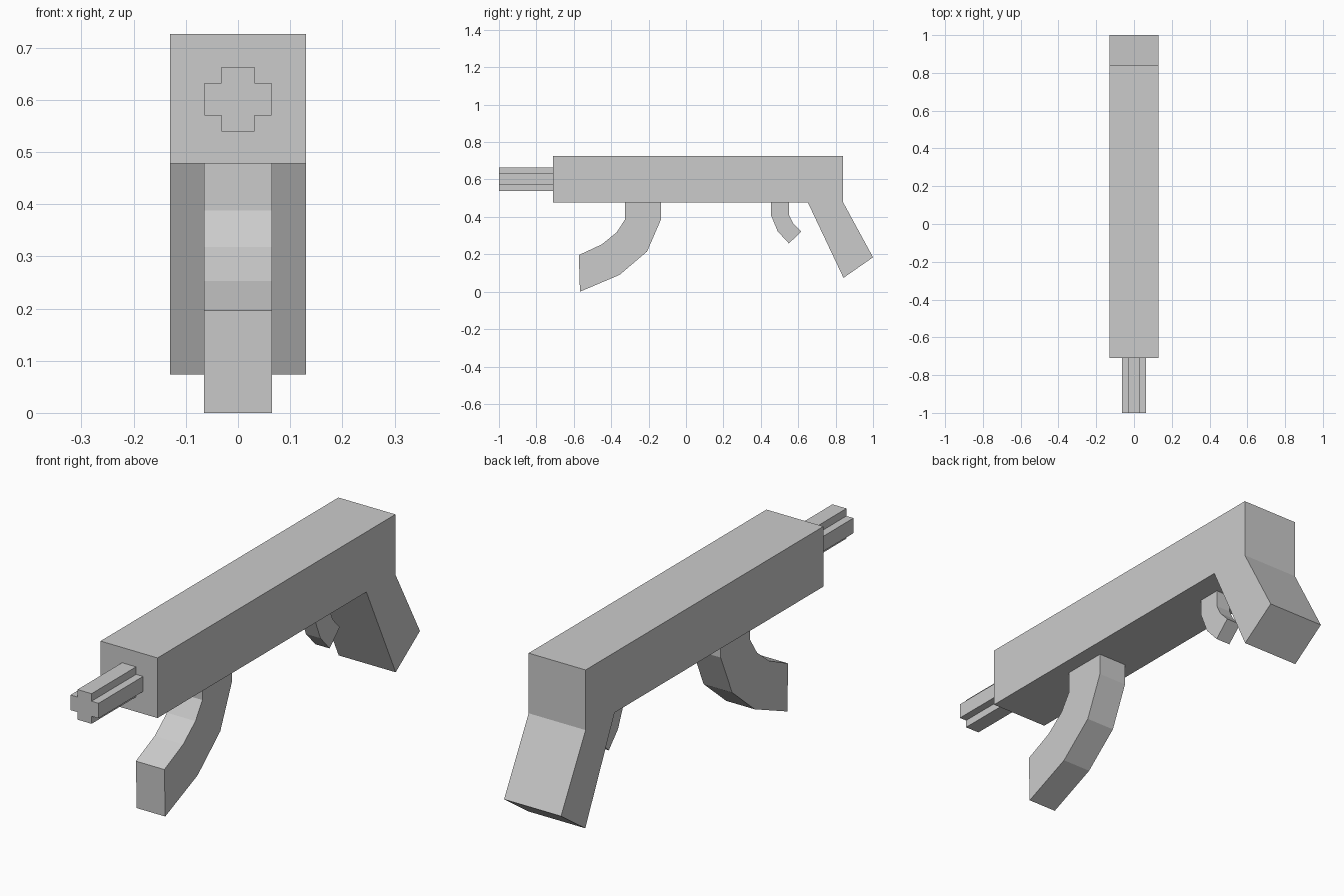
import bpy, bmesh
from mathutils import Vector

if "Cube" in bpy.data.objects:
    bpy.data.objects.remove(bpy.data.objects["Cube"])


def prism(name, points, offset):
    """Extrude a closed outline by an offset vector into a solid."""
    bm = bmesh.new()
    face = bm.faces.new([bm.verts.new(p) for p in points])
    out = bmesh.ops.extrude_face_region(bm, geom=[face])
    moved = [v for v in out["geom"] if isinstance(v, bmesh.types.BMVert)]
    bmesh.ops.translate(bm, verts=moved, vec=Vector(offset))
    bmesh.ops.recalc_face_normals(bm, faces=bm.faces)
    mesh = bpy.data.meshes.new(name)
    bm.to_mesh(mesh)
    bm.free()
    obj = bpy.data.objects.new(name, mesh)
    bpy.context.collection.objects.link(obj)
    return obj


def side_part(name, half_width, profile):
    """Side (y, z) profile, centred across x."""
    return prism(name, [(-half_width, y, z) for y, z in profile],
                 (2 * half_width, 0, 0))


# Long receiver with the angled stock in one outline
side_part("body_and_stock", 0.13, [
    (-0.71, 0.478), (-0.71, 0.726), (0.84, 0.726), (0.84, 0.478),
    (1.0, 0.184), (0.842, 0.074), (0.651, 0.478)])

# Curved magazine
side_part("magazine", 0.065, [
    (-0.325, 0.478), (-0.325, 0.388), (-0.37, 0.318), (-0.45, 0.253),
    (-0.573, 0.196), (-0.567, 0.0), (-0.355, 0.09), (-0.208, 0.215),
    (-0.133, 0.388), (-0.133, 0.478)])

# Hooked trigger
side_part("trigger", 0.033, [
    (0.455, 0.478), (0.455, 0.408), (0.49, 0.323), (0.55, 0.258),
    (0.616, 0.321), (0.573, 0.366), (0.552, 0.408), (0.552, 0.478)])

# Cross-section barrel
a, b, zc = 0.064, 0.032, 0.601
cross = [(b, a), (b, b), (a, b), (a, -b), (b, -b), (b, -a),
         (-b, -a), (-b, -b), (-a, -b), (-a, b), (-b, b), (-b, a)]
prism("barrel", [(x, -1.0, zc + z * 0.97) for x, z in cross], (0, 0.29, 0))
